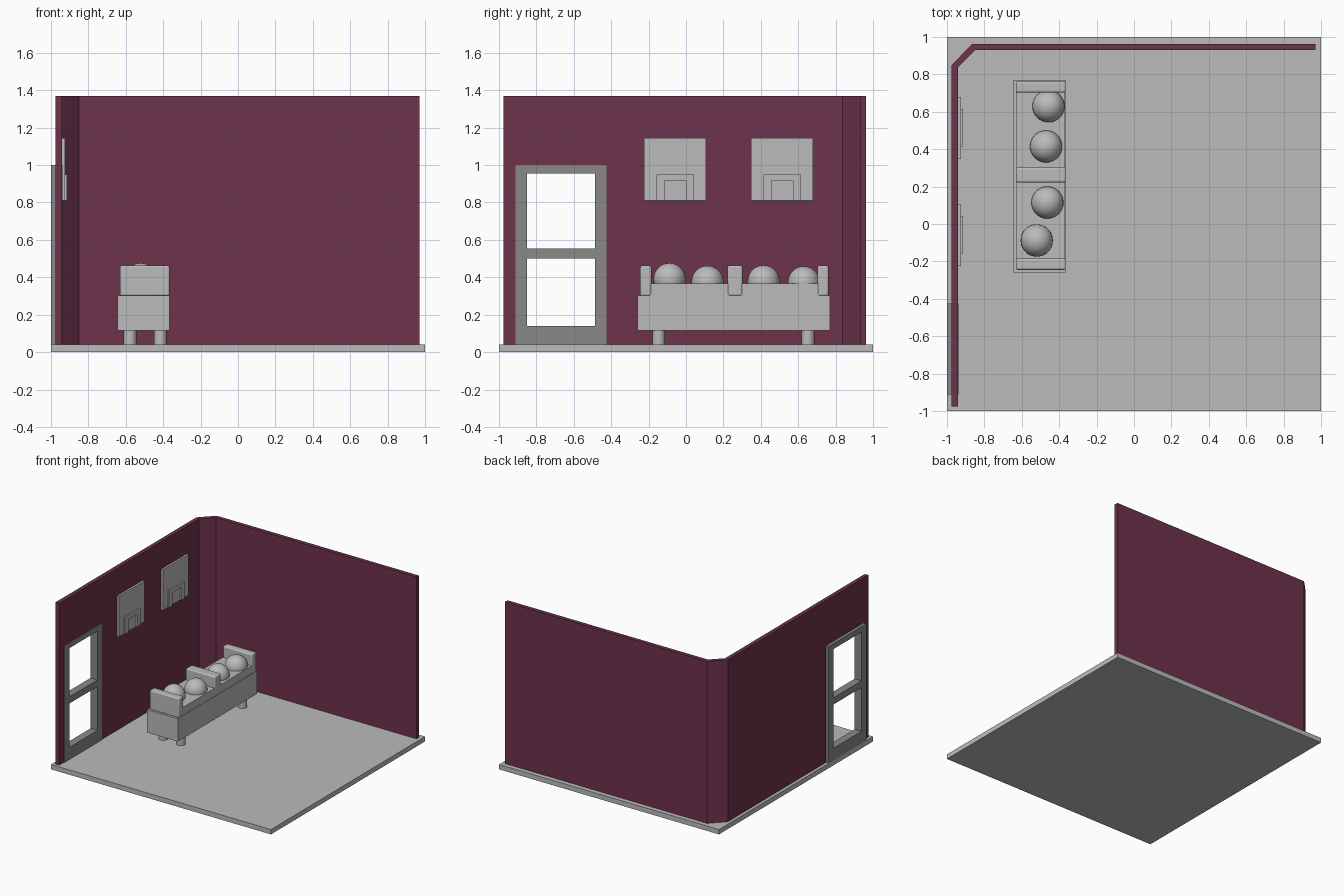
import bpy, bmesh
from mathutils import Matrix, Vector

if "Cube" in bpy.data.objects:
    bpy.data.objects.remove(bpy.data.objects["Cube"])


def material(name, rgb):
    m = bpy.data.materials.new(name)
    m.diffuse_color = (*rgb, 1)
    m.use_nodes = True
    m.node_tree.nodes["Principled BSDF"].inputs["Base Color"].default_value = m.diffuse_color
    return m


GREY = material("light grey", (0.49, 0.50, 0.49))
DARK = material("mid grey", (0.25, 0.25, 0.25))
WALL = material("maroon", (0.155, 0.032, 0.073))


def finish(name, bm, mat):
    bmesh.ops.recalc_face_normals(bm, faces=bm.faces)
    me = bpy.data.meshes.new(name)
    bm.to_mesh(me)
    bm.free()
    me.materials.append(mat)
    ob = bpy.data.objects.new(name, me)
    bpy.context.collection.objects.link(ob)
    return ob


def add_box(bm, x, y, z):
    """Box from three (low, high) ranges."""
    centre = Vector([(r[0] + r[1]) / 2 for r in (x, y, z)])
    size = [r[1] - r[0] for r in (x, y, z)]
    bmesh.ops.create_cube(bm, size=1,
                          matrix=Matrix.Translation(centre) @ Matrix.Diagonal((*size, 1)))


def boxes(name, mat, *ranges, bevel=0):
    bm = bmesh.new()
    for r in ranges:
        add_box(bm, *r)
    ob = finish(name, bm, mat)
    if bevel:
        mod = ob.modifiers.new("rounded edges", 'BEVEL')
        mod.width = bevel
        mod.segments = 3
        smooth(ob)
    return ob


def smooth(ob):
    bpy.ops.object.select_all(action='DESELECT')
    ob.select_set(True)
    bpy.context.view_layer.objects.active = ob
    bpy.ops.object.shade_smooth_by_angle()


def prism(name, mat, points, z0, z1):
    """Floor-plan outline extruded upwards."""
    bm = bmesh.new()
    face = bm.faces.new([bm.verts.new((x, y, z0)) for x, y in points])
    up = bmesh.ops.extrude_face_region(bm, geom=[face])
    bmesh.ops.translate(bm, vec=(0, 0, z1 - z0),
                        verts=[v for v in up["geom"] if isinstance(v, bmesh.types.BMVert)])
    return finish(name, bm, mat)


# Floor slab
boxes("floor", GREY, ((-1, 1), (-1, 1), (0, 0.04)))

# Two walls joined by a chamfered corner
walls = prism("walls", WALL, [
    (-0.975, -0.975), (-0.942, -0.975), (-0.942, 0.838), (-0.85, 0.93),
    (0.97, 0.93), (0.97, 0.962), (-0.865, 0.962), (-0.975, 0.85)], 0.04, 1.37)

# Doorway cut through the left wall
cutter = boxes("doorway_cutter", WALL, ((-1.1, -0.8), (-0.90, -0.435), (0.0, 0.99)))
cutter.hide_render = True
cutter.hide_viewport = False
cut = walls.modifiers.new("doorway", 'BOOLEAN')
cut.operation = 'DIFFERENCE'
cut.solver = 'EXACT'
cut.object = cutter
bpy.context.view_layer.update()
cut_mesh = bpy.data.meshes.new_from_object(
    walls.evaluated_get(bpy.context.evaluated_depsgraph_get()))
walls.modifiers.clear()
walls.data = cut_mesh
bpy.data.objects.remove(cutter)

# Door frame with two open panes
fx = (-1.0, -0.937)
boxes("door_frame", DARK,
      (fx, (-0.912, -0.85), (0.04, 1.0)),
      (fx, (-0.487, -0.425), (0.04, 1.0)),
      *[(fx, (-0.85, -0.487), z) for z in ((0.04, 0.14), (0.50, 0.555), (0.955, 1.0))])

# Wall panels, each with a raised arch-shaped frame at the bottom
for i, y in enumerate((-0.058, 0.514)):
    boxes(f"wall_panel_{i + 1}", GREY,
          ((-0.943, -0.926), (y - 0.166, y + 0.166), (0.81, 1.145)))
    px = (-0.93, -0.915)
    boxes(f"panel_trim_{i + 1}", GREY,
          (px, (y - 0.10, y - 0.058), (0.81, 0.95)),
          (px, (y + 0.058, y + 0.10), (0.81, 0.95)),
          (px, (y - 0.058, y + 0.058), (0.918, 0.95)))

# Bench base and seat cushions
boxes("bench_base", GREY, ((-0.643, -0.365), (-0.26, 0.77), (0.115, 0.303)))
boxes("seat_cushions", GREY,
      ((-0.632, -0.368), (-0.20, 0.24), (0.30, 0.368)),
      ((-0.632, -0.368), (0.29, 0.72), (0.30, 0.368)))

# Armrests
for i, y in enumerate(((-0.245, -0.185), (0.222, 0.302), (0.703, 0.762))):
    boxes(f"armrest_{i + 1}", GREY, ((-0.632, -0.365), y, (0.30, 0.462)), bevel=0.01)

# Bench legs
bm = bmesh.new()
for x in (-0.577, -0.415):
    for y in (-0.146, 0.652):
        bmesh.ops.create_cone(bm, cap_ends=True, segments=32, radius1=0.034, radius2=0.034,
                              depth=0.08, matrix=Matrix.Translation((x, y, 0.08)))
smooth(finish("bench_legs", bm, GREY))

# Balls resting in the seats
for i, c in enumerate(((-0.52, -0.088, 0.39), (-0.463, 0.115, 0.376),
                       (-0.47, 0.415, 0.379), (-0.457, 0.63, 0.373))):
    bm = bmesh.new()
    bmesh.ops.create_uvsphere(bm, u_segments=32, v_segments=16, radius=0.086,
                              matrix=Matrix.Translation(c))
    smooth(finish(f"ball_{i + 1}", bm, GREY))
